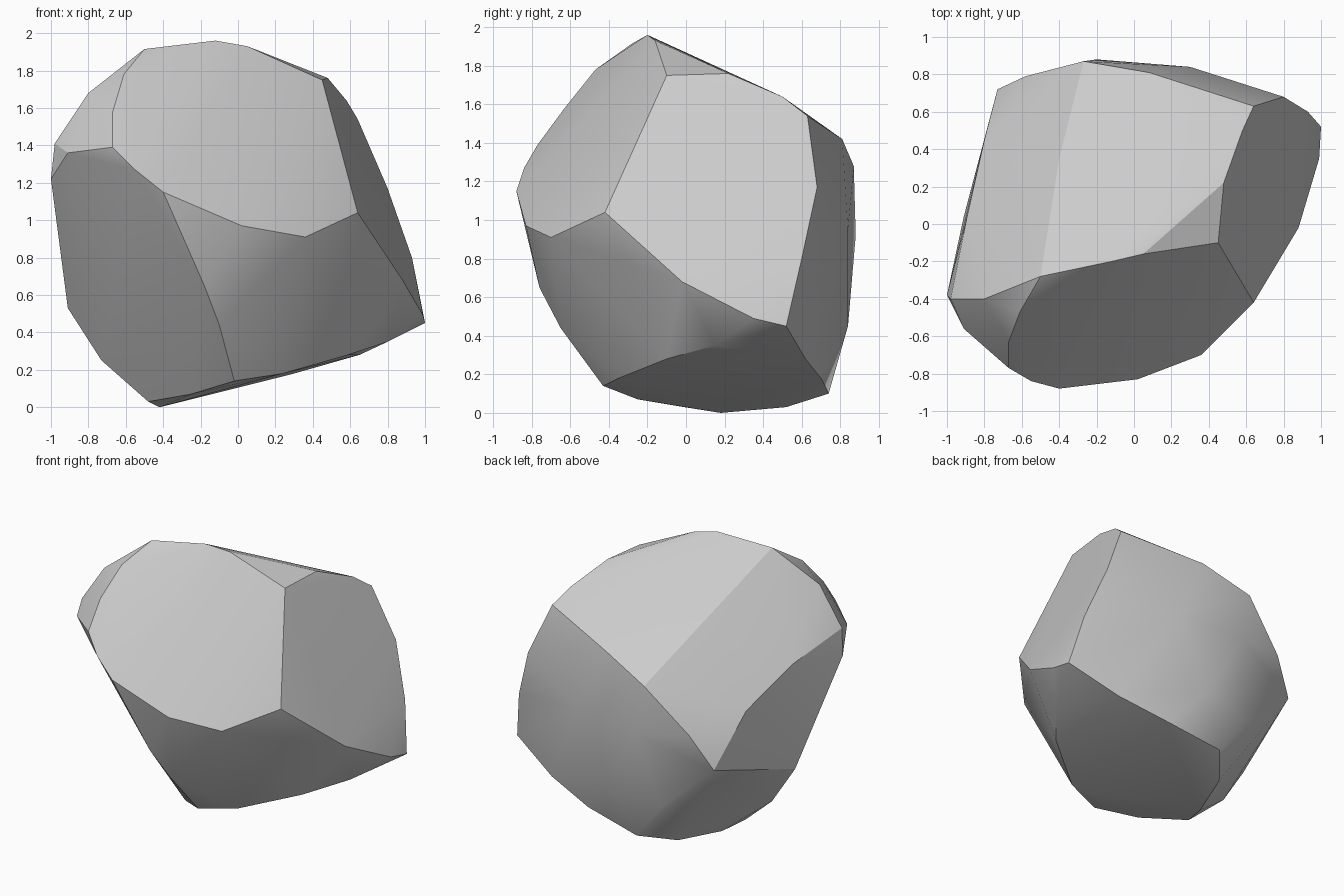
import bpy, bmesh, math

if "Cube" in bpy.data.objects:
    bpy.data.objects.remove(bpy.data.objects["Cube"])

# Corner points along the rims of the broken faces
crown_rim = [(-.67, -.63, 1.58), (-.61, -.47, 1.78), (-.5, -.28, 1.915), (-.12, -.2, 1.96),
             (.05, -.16, 1.93), (.45, -.1, 1.75), (-.4, .35, 1.6)]
front_rim = [(.64, -.42, 1.04), (.36, -.70, .91), (.02, -.83, .97),
             (-.4, -.88, 1.15), (-.55, -.84, 1.27), (-.67, -.77, 1.39)]
right_rim = [(.48, .22, 1.76), (.58, .5, 1.64), (.64, .63, 1.54), (.80, .68, 1.17),
             (.93, .6, .8), (1, .52, .45), (.99, .35, .49), (.88, -.02, .68)]
left_rim = [(-1, -.38, 1.22), (-.98, -.4, 1.41), (-.8, -.4, 1.68),
            (-.91, -.56, 1.36), (-.89, .05, 1.29), (-.80, .45, 1.08), (-.73, .72, .73),
            (-.91, .04, .53), (-.73, .05, .25)]
back_rim = [(-.27, .87, 1.28), (.08, .81, 1.42), (-.58, .79, .97), (-.2, .88, .92),
            (.3, .84, .95), (-.33, .76, .37), (.05, .84, .45)]
base_rim = [(-.02, -.43, .14), (-.25, -.25, .07), (-.48, -.01, .03), (-.42, .18, 0),
            (-.3, .52, .03), (-.12, .74, .1), (.3, .7, .18), (.65, .62, .28),
            (.8, .15, .35), (.59, -.1, .28), (.24, -.35, .18)]
keel = [(-.1, -.65, .44), (-.18, -.76, .65)]


def build_rock(name, points):
    bm = bmesh.new()
    for p in points:
        bm.verts.new(p)
    hull = bmesh.ops.convex_hull(bm, input=bm.verts[:])
    loose = {e for e in hull["geom_interior"] + hull["geom_unused"]
             if isinstance(e, bmesh.types.BMVert)}
    bmesh.ops.delete(bm, geom=list(loose), context='VERTS')
    # merge nearly flat triangles into broad fracture planes
    bmesh.ops.dissolve_limit(bm, angle_limit=math.radians(1),
                             verts=bm.verts[:], edges=bm.edges[:])
    bmesh.ops.recalc_face_normals(bm, faces=bm.faces[:])
    mesh = bpy.data.meshes.new(name)
    bm.to_mesh(mesh)
    bm.free()
    ob = bpy.data.objects.new(name, mesh)
    bpy.context.collection.objects.link(ob)
    return ob


# Boulder
rock = build_rock("boulder", crown_rim + front_rim + right_rim + left_rim
                  + back_rim + base_rim + keel)
bpy.context.view_layer.objects.active = rock
rock.select_set(True)
bpy.ops.object.shade_smooth_by_angle(angle=math.radians(25))
